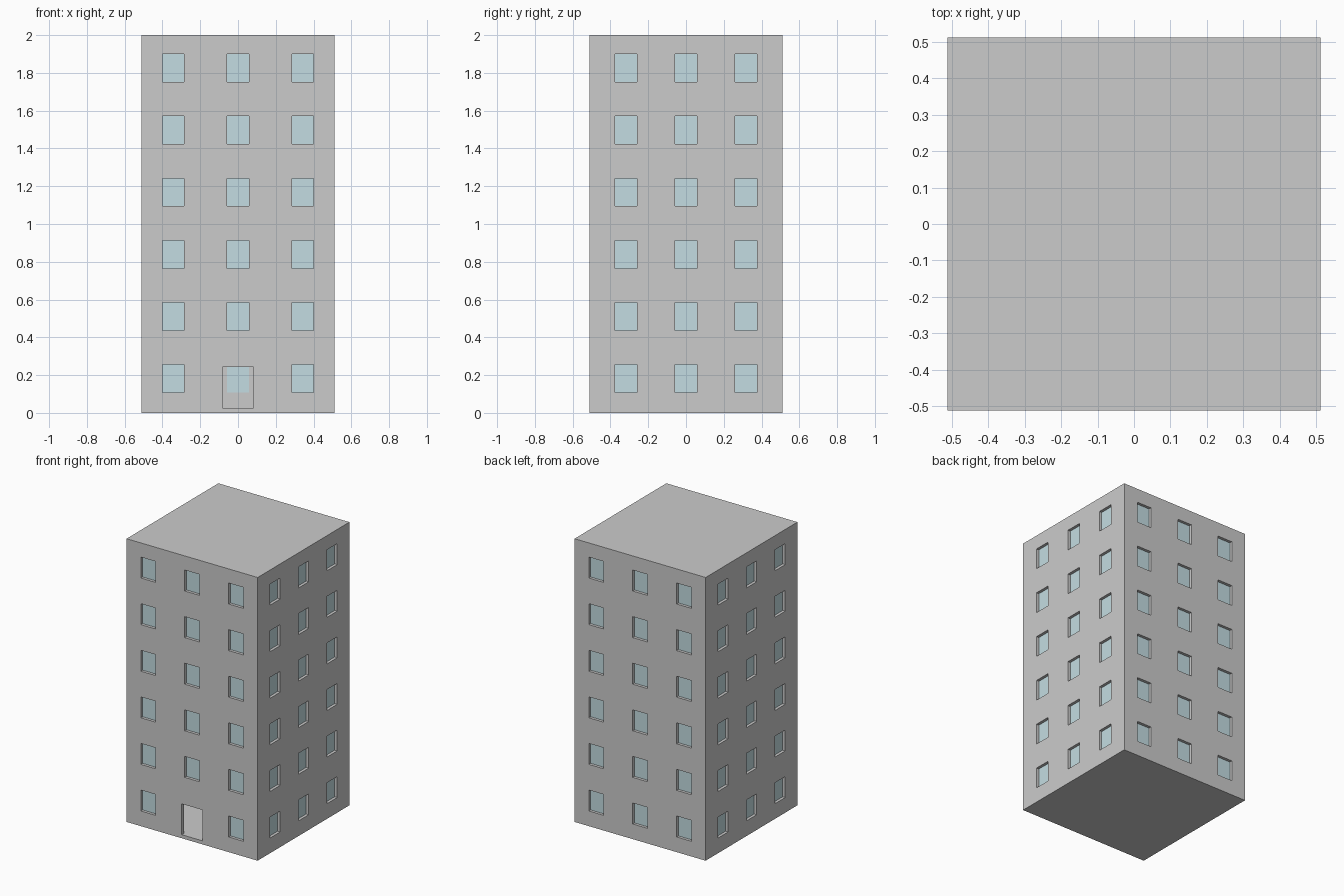
import bpy, bmesh
from mathutils import Vector, Matrix

if "Cube" in bpy.data.objects:
    bpy.data.objects.remove(bpy.data.objects["Cube"])

HALF, HEIGHT, WALL = 0.512, 2.0, 0.025
WIN_W, WIN_H = 0.116, 0.148
FRONT_COLS = (-0.343, 0.0, 0.343)
SIDE_COLS = (-0.318, 0.0, 0.318)
ROWS = [0.181 + 0.329 * i for i in range(6)]
DOOR_HALF, DOOR_Z0, DOOR_Z1 = 0.081, WALL, 0.243


def add_object(name, bm):
    mesh = bpy.data.meshes.new(name)
    bm.to_mesh(mesh)
    bm.free()
    ob = bpy.data.objects.new(name, mesh)
    bpy.context.collection.objects.link(ob)
    return ob


def in_window(u, z, cols):
    return (any(abs(u - c) < WIN_W / 2 for c in cols)
            and any(abs(z - r) < WIN_H / 2 for r in ROWS))


# Hollow building shell: cut a box along the opening edges, drop the openings
bm = bmesh.new()
bmesh.ops.create_cube(bm, size=1, matrix=Matrix.Translation((0, 0, HEIGHT / 2))
                      @ Matrix.Diagonal((2 * HALF, 2 * HALF, HEIGHT, 1)))
cuts = {
    0: [c + s * WIN_W / 2 for c in FRONT_COLS for s in (-1, 1)] + [-DOOR_HALF, DOOR_HALF],
    1: [c + s * WIN_W / 2 for c in SIDE_COLS for s in (-1, 1)],
    2: [r + s * WIN_H / 2 for r in ROWS for s in (-1, 1)] + [DOOR_Z0, DOOR_Z1],
}
for axis, values in cuts.items():
    normal = Vector([float(i == axis) for i in range(3)])
    for v in values:
        bmesh.ops.bisect_plane(bm, geom=bm.verts[:] + bm.edges[:] + bm.faces[:],
                               plane_co=normal * v, plane_no=normal)

openings = []
for f in bm.faces:
    c, n = f.calc_center_median(), f.normal
    if abs(n.z) > 0.5:
        continue
    if n.y < -0.5 and abs(c.x) < DOOR_HALF and c.z < ROWS[0] + WIN_H:
        hole = DOOR_Z0 < c.z < DOOR_Z1
    elif abs(n.y) > 0.5:
        hole = in_window(c.x, c.z, FRONT_COLS)
    else:
        hole = in_window(c.y, c.z, SIDE_COLS)
    if hole:
        openings.append(f)
bmesh.ops.delete(bm, geom=openings, context='FACES')
shell = add_object("building_walls", bm)
solid = shell.modifiers.new("wall_thickness", 'SOLIDIFY')
solid.thickness = WALL
solid.offset = -1
solid.use_even_offset = True

# Window panes set near the inner side of the walls
glass = bpy.data.materials.new("window_glass")
glass.diffuse_color = (0.55, 0.72, 0.76, 1)
glass.use_nodes = True
glass.node_tree.nodes["Principled BSDF"].inputs["Base Color"].default_value = glass.diffuse_color
PANE, DEPTH = 0.004, 0.022


def add_panes(name, along_x, sign, cols):
    bm = bmesh.new()
    d = sign * (HALF - DEPTH)
    for c in cols:
        for r in ROWS:
            if name == "front_windows" and c == 0 and r == ROWS[0]:
                continue  # the doorway is here
            pos = (c, d, r) if along_x else (d, c, r)
            size = (WIN_W, PANE, WIN_H, 1) if along_x else (PANE, WIN_W, WIN_H, 1)
            bmesh.ops.create_cube(bm, size=1, matrix=Matrix.Translation(pos) @ Matrix.Diagonal(size))
    add_object(name, bm).data.materials.append(glass)


add_panes("front_windows", True, -1, FRONT_COLS)
add_panes("back_windows", True, 1, FRONT_COLS)
add_panes("left_windows", False, -1, SIDE_COLS)
add_panes("right_windows", False, 1, SIDE_COLS)
